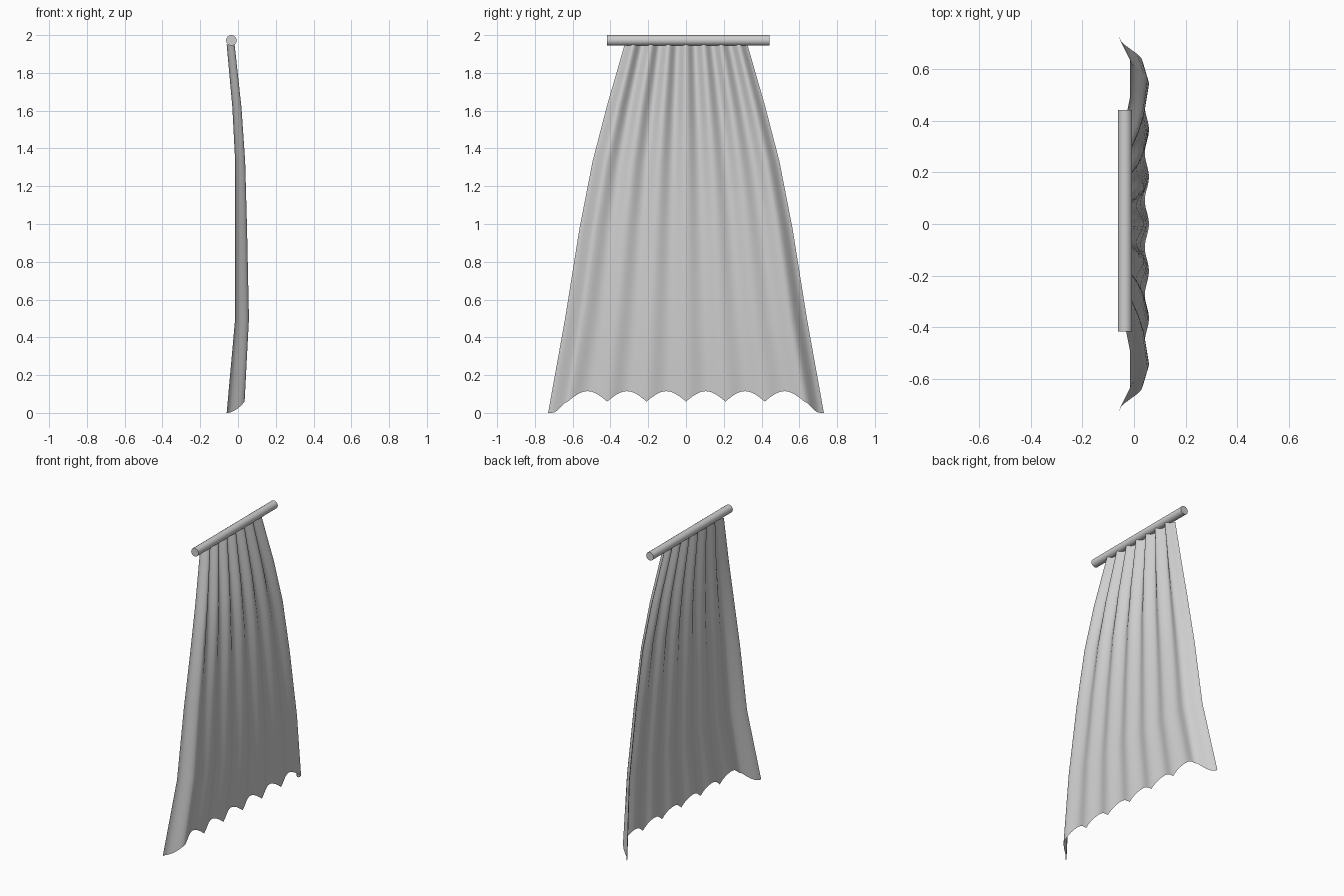
import bpy
import math

cube = bpy.data.objects.get("Cube")
if cube:
    bpy.data.objects.remove(cube)

# One plain grey for cloth and rod
grey = bpy.data.materials.new("light_grey")
grey.use_nodes = True
grey.diffuse_color = (0.62, 0.62, 0.62, 1)
grey.node_tree.nodes["Principled BSDF"].inputs["Base Color"].default_value = (0.62, 0.62, 0.62, 1)


def finish(obj, angle):
    obj.data.materials.append(grey)
    bpy.ops.object.select_all(action="DESELECT")
    obj.select_set(True)
    bpy.context.view_layer.objects.active = obj
    bpy.ops.object.shade_smooth_by_angle(angle=math.radians(angle))


# Rod
bpy.ops.mesh.primitive_cylinder_add(vertices=16, radius=0.028, depth=0.86,
                                    location=(-0.035, 0.012, 1.972),
                                    rotation=(math.pi / 2, 0, 0))
rod = bpy.context.object
rod.name = "curtain_rod"
finish(rod, 40)

# Cloth rows: height, half width, ridge x, side edge x, pleat depth
ROWS = [
    (1.95, 0.325, -0.018, -0.06, 0.038),
    (1.62, 0.42, 0.018, -0.03, 0.034),
    (1.33, 0.495, 0.038, -0.015, 0.028),
    (0.97, 0.565, 0.048, -0.015, 0.022),
    (0.50, 0.64, 0.058, -0.015, 0.016),
    (0.06, 0.73, 0.035, -0.06, 0.016),
]
FOLDS = 7
STEPS = 12   # columns per pleat
columns = FOLDS * STEPS
verts, faces = [], []
for r, (height, half, ridge, edge, depth) in enumerate(ROWS):
    for c in range(columns + 1):
        phase = c / STEPS - FOLDS / 2
        wave = (1 + math.cos(2 * math.pi * phase)) / 2
        outer = abs(phase) > FOLDS // 2
        x = ridge - (ridge - edge if outer else depth) * (1 - wave)
        z = height
        if r == len(ROWS) - 1:
            # Scalloped hem with drooping corners
            z = height * wave ** 2 if outer else height + 0.055 * abs(math.sin(math.pi * phase))
        verts.append((x, half * phase * 2 / FOLDS, z))

width = columns + 1
for r in range(len(ROWS) - 1):
    for c in range(columns):
        a = r * width + c
        faces.append((a, a + width, a + width + 1, a + 1))

mesh = bpy.data.meshes.new("pleated_curtain")
mesh.from_pydata(verts, [], faces)
mesh.update()
curtain = bpy.data.objects.new("pleated_curtain", mesh)
bpy.context.collection.objects.link(curtain)
finish(curtain, 60)
